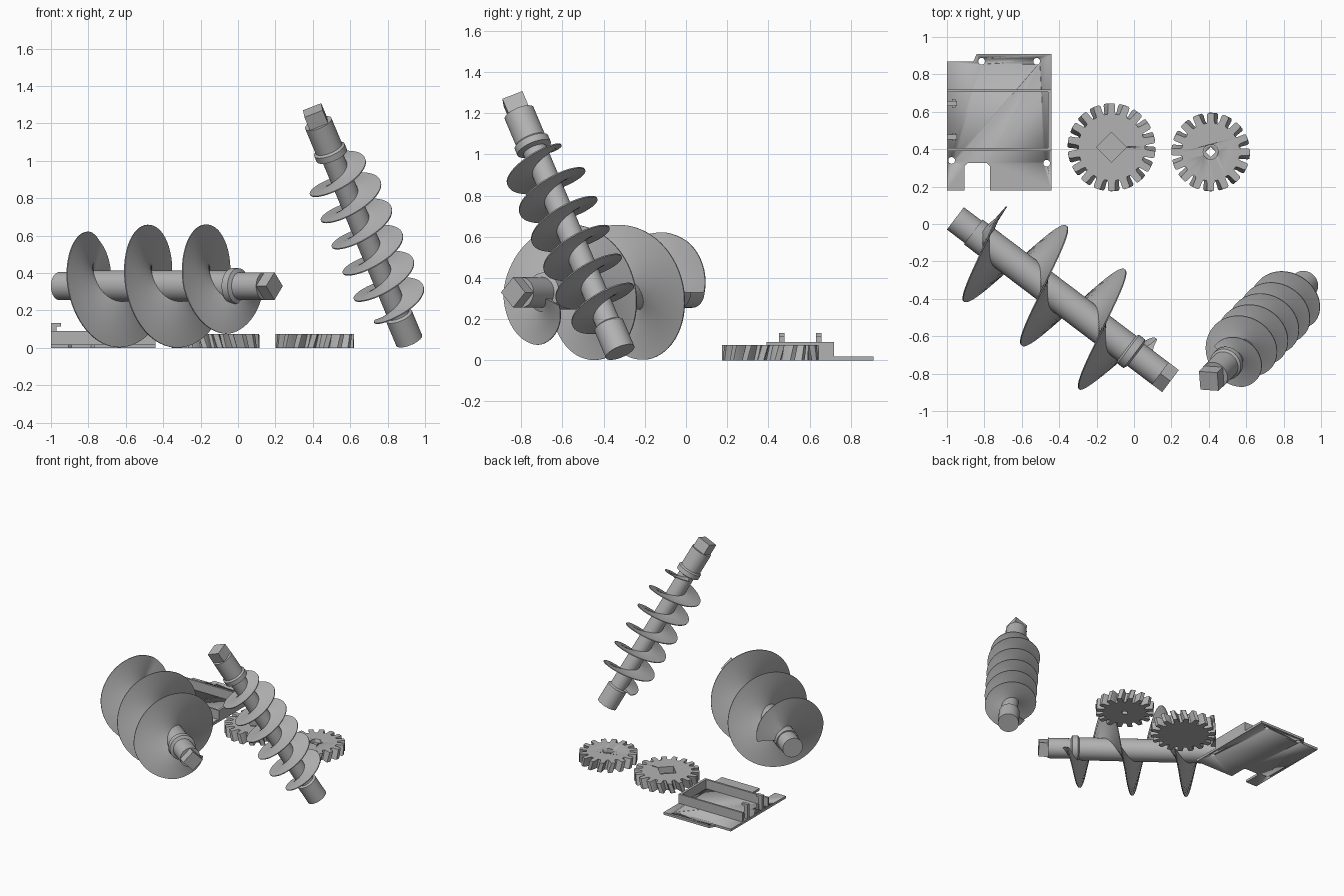
import bpy, bmesh, math
from mathutils import Matrix, Vector

cube = bpy.data.objects.get("Cube")
if cube:
    bpy.data.objects.remove(cube)

grey = bpy.data.materials.new("plain_grey")
grey.use_nodes = True
GREY = (0.45, 0.45, 0.45, 1)
grey.diffuse_color = GREY
grey.node_tree.nodes["Principled BSDF"].inputs["Base Color"].default_value = GREY


def finish(name, bm, matrix=None, angle=35):
    bmesh.ops.recalc_face_normals(bm, faces=bm.faces)
    mesh = bpy.data.meshes.new(name)
    bm.to_mesh(mesh)
    bm.free()
    obj = bpy.data.objects.new(name, mesh)
    bpy.context.collection.objects.link(obj)
    mesh.materials.append(grey)
    if matrix:
        obj.matrix_world = matrix
    bpy.ops.object.select_all(action='DESELECT')
    obj.select_set(True)
    bpy.context.view_layer.objects.active = obj
    bpy.ops.object.shade_smooth_by_angle(angle=math.radians(angle))
    return obj


def loft(name, rings, matrix=None, angle=35):
    """Skin closed rings of equal size and cap both ends."""
    bm = bmesh.new()
    loops = [[bm.verts.new(p) for p in ring] for ring in rings]
    n = len(loops[0])
    for a, b in zip(loops, loops[1:]):
        for i in range(n):
            j = (i + 1) % n
            bm.faces.new((a[i], a[j], b[j], b[i]))
    bm.faces.new(loops[0])
    bm.faces.new(loops[-1])
    return finish(name, bm, matrix, angle)


def circle(r, z, n=40, x=0, y=0):
    return [(x + r * math.cos(math.tau * i / n), y + r * math.sin(math.tau * i / n), z)
            for i in range(n)]


def prism(name, outline, z0, z1, matrix=None):
    return loft(name, [[(x, y, z) for x, y in outline] for z in (z0, z1)], matrix)


def box(name, x0, x1, y0, y1, z0, z1):
    return prism(name, [(x0, y0), (x1, y0), (x1, y1), (x0, y1)], z0, z1)


def cut(target, cutters):
    for c in cutters:
        mod = target.modifiers.new("cut", 'BOOLEAN')
        mod.operation = 'DIFFERENCE'
        mod.solver = 'EXACT'
        mod.object = c
    bpy.context.view_layer.objects.active = target
    for mod in list(target.modifiers):
        if mod.type == 'BOOLEAN':
            bpy.context.view_layer.update()
            bpy.ops.object.modifier_apply(modifier=mod.name)
    for c in cutters:
        bpy.data.objects.remove(c)


def blend(keys, f):
    """Linear interpolation through (position, value) pairs."""
    for (a, va), (b, vb) in zip(keys, keys[1:]):
        if f <= b:
            return va + (vb - va) * max(0, f - a) / (b - a)
    return keys[-1][1]


def auger(name, base, tip, shaft, square, radii, pitch, s0, low, root, core):
    base, tip = Vector(base), Vector(tip)
    d = (tip - base).normalized()
    u = Vector((0, 0, 1)).cross(d).normalized()
    frame = Matrix((u, d.cross(u), d)).transposed().to_4x4()
    frame.translation = base
    length = (tip - base).length
    # stepped round shaft
    loft(name + "_shaft", [circle(r, s) for s, r in shaft], frame)
    # square drive end
    loft(name + "_drive_end", [circle(square, s, 4) for s in (shaft[-1][0] - .02, length)], frame)
    # spiral flight with a sharp rim
    f0, f1 = radii[0][0], radii[-1][0]
    steps = int((f1 - f0) * 64)
    rings = []
    for i in range(steps + 1):
        f = f0 + (f1 - f0) * i / steps
        R = blend(radii, f)
        s = max(s0 + pitch * f, low)
        c, n = math.cos(math.tau * f), math.sin(math.tau * f)
        half = [(core * .8, root), (core + (R - core) * .35, root * .4), (R, .003)]
        section = [(r, -t) for r, t in half] + [(r, t) for r, t in reversed(half)]
        rings.append([(r * c, r * n, s + t) for r, t in section])
    loft(name + "_flight", rings, frame, 50)


auger("large_auger", (-.955, .03, .33), (.195, -.84, .33),
      [(0, .075), (.12, .075), (.12, .083), (1.15, .083), (1.16, .096), (1.2, .096),
       (1.21, .074), (1.375, .074)], .074,
      [(0, .21), (.25, .29), (.48, .327), (2.5, .33), (2.72, .26), (2.93, .15)],
      .389, .109, .18, .025, .083)

auger("small_auger", (.915, -.32, .04), (.40, -.84, 1.27),
      [(0, .075), (.15, .075), (.16, .06), (1.14, .06), (1.15, .088), (1.185, .088),
       (1.195, .076), (1.35, .076)], .074,
      [(-1.4, .13), (-1, .18), (-.6, .188), (3.9, .188), (4.5, .11)],
      .163, .398, .13, .014, .06)


# helical gears
def gear(name, x, y, teeth, outer, inner, twist):
    profile = [(-.36, inner), (-.29, inner + .012), (-.24, outer - .008), (-.17, outer),
               (.17, outer), (.24, outer - .008), (.29, inner + .012), (.36, inner)]
    rings = []
    for k in range(4):
        turn = math.radians(twist) * (k / 3 - 1)
        ring = []
        for t in range(teeth):
            for a, r in profile:
                ang = math.tau * (t + a) / teeth + math.pi / 2 + turn
                ring.append((r * math.cos(ang), r * math.sin(ang), .075 * k / 3))
        rings.append(ring)
    return loft(name, rings, Matrix.Translation((x, y, 0)), 30)


def square_hole(x, y, r, z0, z1):
    return loft("hole_cutter", [circle(r, z, 4, x, y) for z in (z0, z1)])


def round_hole(x, y, r, z0, z1):
    return loft("hole_cutter", [circle(r, z, 24, x, y) for z in (z0, z1)])


large_gear = gear("large_gear", -.12, .41, 18, .235, .178, -6)
cut(large_gear, [square_hole(-.12, .41, .08, .025, .1)])
small_gear = gear("small_gear", .41, .385, 16, .21, .155, 6)
cut(small_gear, [round_hole(.41, .385, .04, .045, .1), square_hole(.41, .385, .026, -.05, .1)])

# mounting plate with a notch and screw holes
plate = prism("cover_plate", [(-1, .18), (-.905, .18), (-.905, .31), (-.89, .325), (-.785, .325),
                              (-.77, .31), (-.77, .18), (-.44, .18), (-.44, .91), (-.84, .91),
                              (-.86, .868), (-1, .868)], 0, .018)
cut(plate, [round_hole(x, y, .018, -.05, .1)
            for x, y in ((-.815, .87), (-.52, .87), (-.975, .34), (-.467, .325))])

# open-ended tray on the plate
box("tray_front_wall", -1, -.44, .39, .405, .01, .09)
box("tray_back_wall", -1, -.44, .705, .72, .01, .09)
box("tray_end_wall", -.46, -.44, .4, .71, .01, .09)

# snap clips with hooked tops
for side, y in (("front", .465), ("back", .645)):
    box(side + "_clip_post", -1, -.97, y - .013, y + .013, .01, .132)
    box(side + "_clip_hook", -1, -.947, y - .013, y + .013, .115, .132)
    box(side + "_clip_rib", -.972, -.955, y - .022, y + .022, .01, .06)
